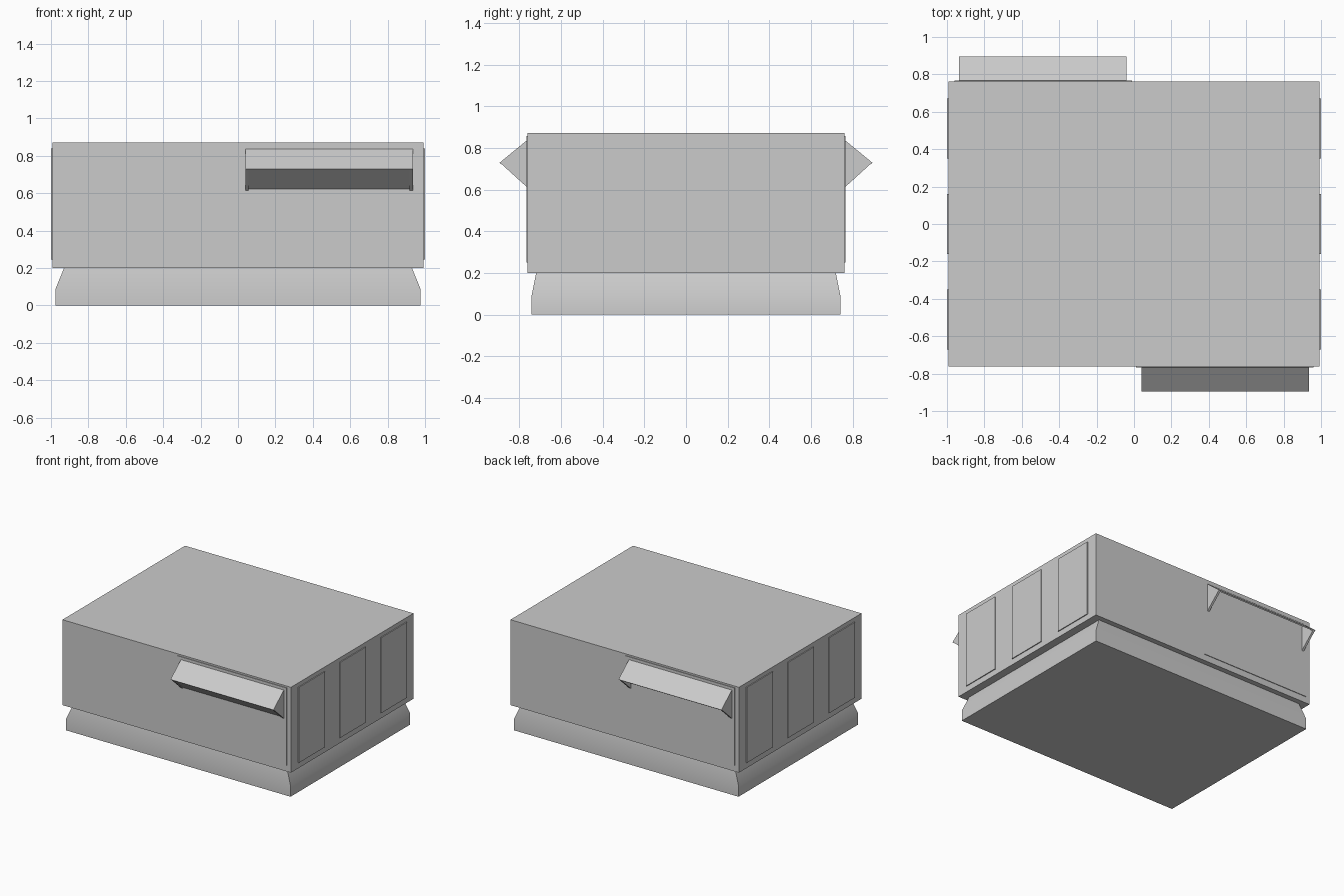
import bpy, math
from mathutils import Matrix

if "Cube" in bpy.data.objects:
    bpy.data.objects.remove(bpy.data.objects["Cube"])


def mesh_object(name, verts, faces):
    me = bpy.data.meshes.new(name)
    me.from_pydata(verts, [], faces)
    me.update()
    ob = bpy.data.objects.new(name, me)
    bpy.context.collection.objects.link(ob)
    return ob


def box(name, x0, x1, y0, y1, z0, z1):
    v = [(x, y, z) for z in (z0, z1) for x, y in ((x0, y0), (x1, y0), (x1, y1), (x0, y1))]
    return mesh_object(name, v, [(3, 2, 1, 0), (4, 5, 6, 7), (0, 1, 5, 4),
                                 (1, 2, 6, 5), (2, 3, 7, 6), (3, 0, 4, 7)])


def extrude_x(name, profile, x0, x1):
    # closed (y, z) profile, clockwise seen from -x
    n = len(profile)
    v = [(x, y, z) for x in (x0, x1) for y, z in profile]
    f = [tuple(range(n - 1, -1, -1)), tuple(range(n, 2 * n))]
    f += [(i, (i + 1) % n, n + (i + 1) % n, n + i) for i in range(n)]
    return mesh_object(name, v, f)


def turn_half(ob):
    ob.data.transform(Matrix.Rotation(math.pi, 4, 'Z'))


# main body
box("body", -0.993, 0.993, -0.761, 0.761, 0.2, 0.871)

# tapered plinth: stacked rectangles (half x, half y, z)
rings = [(0.977, 0.743, 0), (0.977, 0.743, 0.085), (0.93, 0.72, 0.2)]
verts = [(sx * x, sy * y, z) for x, y, z in rings
         for sx, sy in ((-1, -1), (1, -1), (1, 1), (-1, 1))]
faces = [(3, 2, 1, 0), (8, 9, 10, 11)]
for r in (0, 4):
    faces += [(r + i, r + (i + 1) % 4, r + 4 + (i + 1) % 4, r + 4 + i) for i in range(4)]
plinth = mesh_object("plinth", verts, faces)
plinth.select_set(True)
bpy.context.view_layer.objects.active = plinth
bpy.ops.object.shade_smooth_by_angle(angle=math.radians(35))

# parts repeated on opposite sides by a half turn
for label in ("front", "back"):
    parts = []
    # three thin panels on the side
    for yc in (-0.51, 0, 0.51):
        parts.append(box(label + "_side_panel", 0.985, 1.0, yc - 0.161, yc + 0.161, 0.245, 0.838))
    # large wall panel
    parts.append(box(label + "_wall_panel", 0.01, 0.96, -0.766, -0.75, 0.25, 0.858))
    # sloping awning plate
    parts.append(extrude_x(label + "_awning", [(-0.763, 0.838), (-0.896, 0.729),
                                               (-0.888, 0.722), (-0.763, 0.824)], 0.04, 0.935))
    # triangular end brackets
    for x in (0.04, 0.918):
        parts.append(extrude_x(label + "_awning_bracket", [(-0.764, 0.835), (-0.893, 0.729),
                                                           (-0.764, 0.612)], x, x + 0.017))
    # underside sheet of the front awning
    if label == "front":
        parts.append(extrude_x("awning_underside", [(-0.764, 0.63), (-0.882, 0.732),
                                                    (-0.886, 0.727), (-0.764, 0.62)], 0.057, 0.918))
    if label == "back":
        for p in parts:
            turn_half(p)

# consistent outward normals
import bmesh
for ob in bpy.context.collection.objects:
    bm = bmesh.new()
    bm.from_mesh(ob.data)
    bmesh.ops.recalc_face_normals(bm, faces=bm.faces)
    bm.to_mesh(ob.data)
    bm.free()
